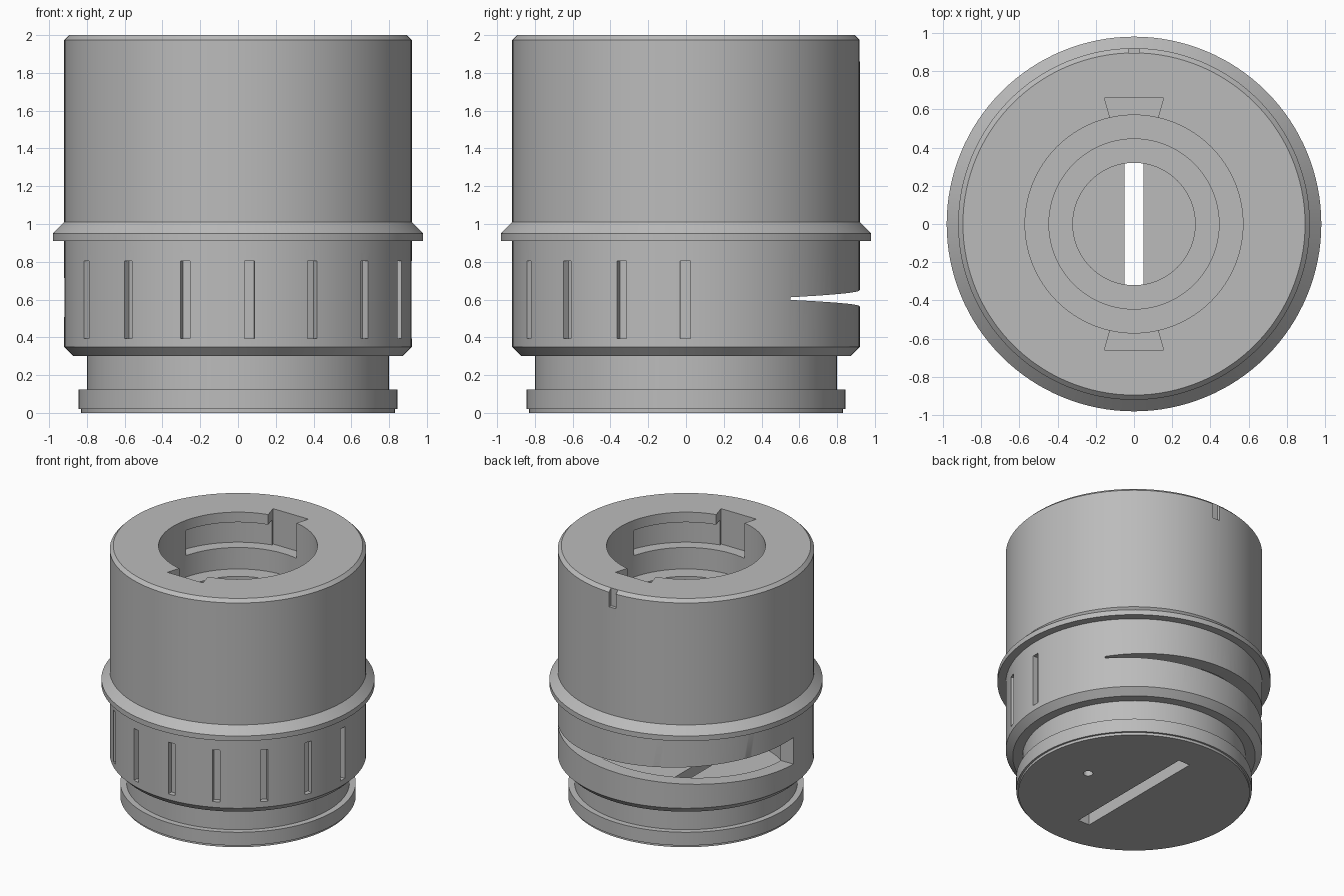
import bpy, bmesh
from math import sin, cos, radians, pi

cube = bpy.data.objects.get("Cube")
if cube:
    bpy.data.objects.remove(cube)

grey = bpy.data.materials.new("plain grey")
grey.use_nodes = True
COLOUR = (0.5, 0.5, 0.5, 1)
grey.diffuse_color = COLOUR
grey.node_tree.nodes["Principled BSDF"].inputs["Base Color"].default_value = COLOUR


def make_object(name, bm):
    bmesh.ops.recalc_face_normals(bm, faces=bm.faces)
    mesh = bpy.data.meshes.new(name)
    bm.to_mesh(mesh)
    bm.free()
    mesh.materials.append(grey)
    obj = bpy.data.objects.new(name, mesh)
    bpy.context.collection.objects.link(obj)
    return obj


def lathe(name, profile, steps=128):
    """Revolve a closed (radius, height) outline about z."""
    bm = bmesh.new()
    rings = []
    for i in range(steps):
        a = 2 * pi * i / steps
        rings.append([bm.verts.new((r * cos(a), r * sin(a), z)) for r, z in profile])
    count = len(profile)
    for i in range(steps):
        a, b = rings[i], rings[(i + 1) % steps]
        for j in range(count):
            k = (j + 1) % count
            bm.faces.new((a[j], a[k], b[k], b[j]))
    return make_object(name, bm)


def prism(name, points, z0, z1):
    """Upright prism over a plan outline."""
    bm = bmesh.new()
    low = [bm.verts.new((x, y, z0)) for x, y in points]
    high = [bm.verts.new((x, y, z1)) for x, y in points]
    bm.faces.new(low)
    bm.faces.new(high)
    for i in range(len(points)):
        k = (i + 1) % len(points)
        bm.faces.new((low[i], low[k], high[k], high[i]))
    return make_object(name, bm)


def sector(name, r0, r1, a0, a1, start, end, steps):
    """Ring sector whose (low, high) heights blend from start to end."""
    bm = bmesh.new()
    sections = []
    for i in range(steps + 1):
        f = i / steps
        a = radians(a0 + (a1 - a0) * f)
        lo, hi = (s + (e - s) * f for s, e in zip(start, end))
        sections.append([bm.verts.new((r * cos(a), r * sin(a), z))
                         for r, z in ((r0, lo), (r1, lo), (r1, hi), (r0, hi))])
    for a, b in zip(sections, sections[1:]):
        for j in range(4):
            k = (j + 1) % 4
            bm.faces.new((a[j], a[k], b[k], b[j]))
    bm.faces.new(sections[0])
    bm.faces.new(sections[-1])
    return make_object(name, bm)


def rectangle(x0, x1, y0, y1):
    return [(x0, y0), (x1, y0), (x1, y1), (x0, y1)]


# Housing: outer collar and stepped bore, leaving a closed base
FLOOR = 0.18
housing = lathe("housing", [
    (0.03, 0), (0.83, 0), (0.83, 0.02), (0.845, 0.02), (0.845, 0.125),
    (0.80, 0.125), (0.80, 0.30), (0.87, 0.30), (0.92, 0.35), (0.92, 0.91),
    (0.98, 0.91), (0.98, 0.95), (0.92, 1.01), (0.92, 1.975), (0.895, 2.0),
    (0.57, 2.0), (0.57, 1.55), (0.445, 1.55), (0.445, 1.2), (0.32, 1.2),
    (0.32, 0.85), (0.81, 0.85), (0.81, 0.36), (0.73, 0.30), (0.73, FLOOR),
    (0.03, FLOOR)])

cutters = []

# Tapering window round the back of the lower band
cutters.append(sector("window_cutter", 0.7, 1.1, 37, 182,
                      (0.598, 0.612), (0.505, 0.715), 48))

# Shallow grip slots round the front of the lower band
for k in range(-3, 5):
    a = -86.2 + 21.5 * k
    cutters.append(sector("grip_cutter", 0.88, 1.0, a - 1.7, a + 1.7,
                          (0.395, 0.805), (0.395, 0.805), 2))

# Bayonet entries and locking grooves, two half a turn apart
for side in (1, -1):
    entry = [(-0.11, 0.5), (0.11, 0.5), (0.125, 0.555), (0.155, 0.66),
             (-0.155, 0.66), (-0.125, 0.555)]
    cutters.append(prism("entry_cutter", [(x * side, y * side) for x, y in entry],
                         1.72, 2.1))
    turn = 0 if side == 1 else 180
    cutters.append(sector("groove_cutter", 0.5, 0.66, 80 + turn, 166 + turn,
                          (1.72, 1.92), (1.72, 1.92), 24))

# Index notch on the rim, key slot and pin hole in the base
cutters.append(prism("notch_cutter", rectangle(-0.03, 0.03, 0.895, 1.0), 1.86, 2.1))
cutters.append(prism("key_slot_cutter", rectangle(-0.05, 0.05, -0.56, 0.56), -0.1, FLOOR + 0.1))
hole = [(0.43 + 0.035 * cos(pi * i / 10), 0.035 * sin(pi * i / 10)) for i in range(20)]
cutters.append(prism("pin_hole_cutter", hole, -0.1, FLOOR + 0.1))

bpy.ops.object.select_all(action="DESELECT")
housing.select_set(True)
bpy.context.view_layer.objects.active = housing
for cutter in cutters:
    cutter.hide_render = True
    mod = housing.modifiers.new(cutter.name, "BOOLEAN")
    mod.operation = "DIFFERENCE"
    mod.solver = "EXACT"
    mod.object = cutter
    bpy.ops.object.modifier_apply(modifier=mod.name)
    bpy.data.objects.remove(cutter)

bpy.ops.object.shade_smooth_by_angle(angle=radians(25))
